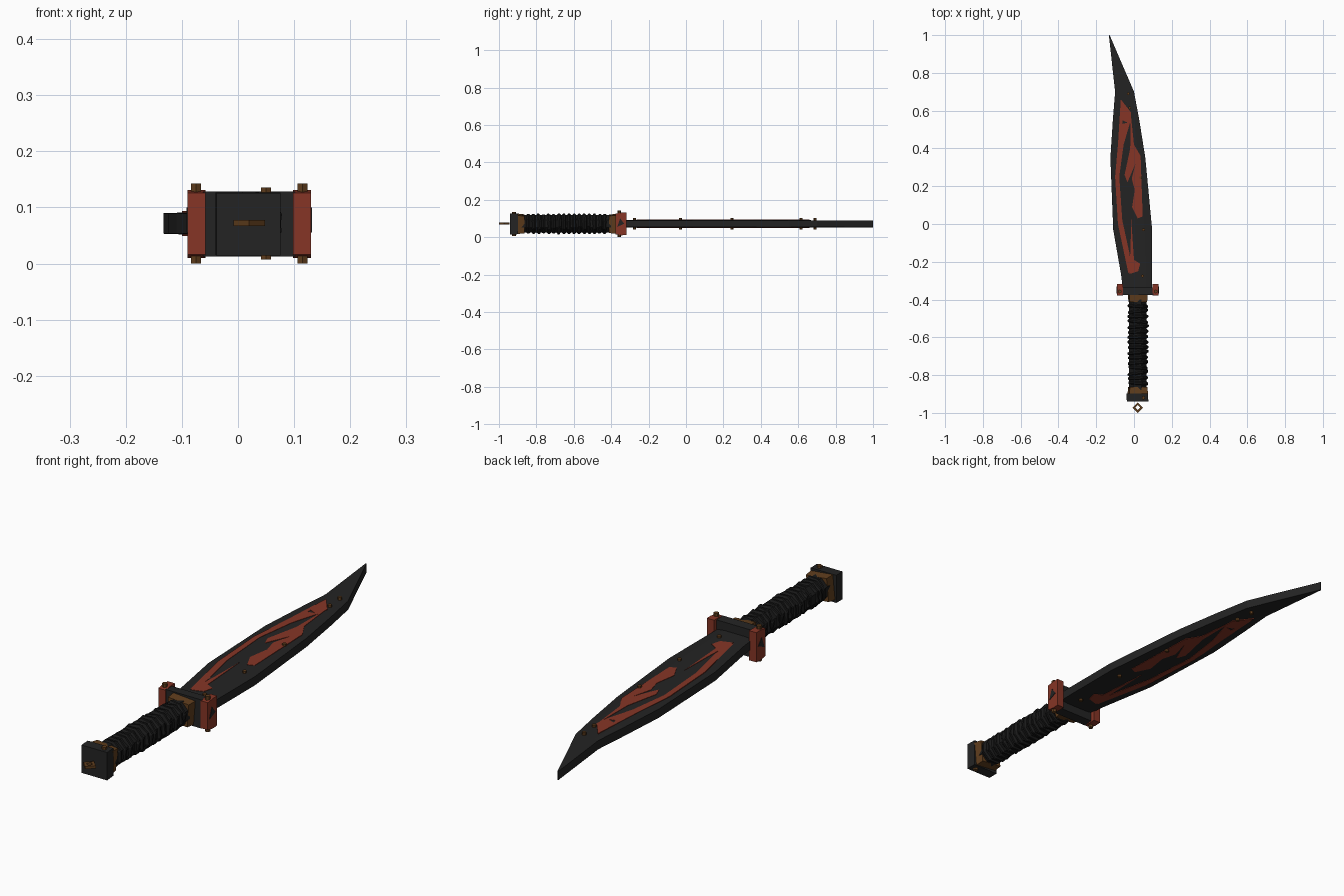
import bpy, bmesh, math, random
from mathutils import Matrix, Vector

if "Cube" in bpy.data.objects:
    bpy.data.objects.remove(bpy.data.objects["Cube"])

random.seed(4)
CX, CZ = 0.02, 0.0715      # handle axis


def mat(name, rgb):
    m = bpy.data.materials.new(name)
    m.diffuse_color = (*rgb, 1)
    m.use_nodes = True
    m.node_tree.nodes["Principled BSDF"].inputs["Base Color"].default_value = m.diffuse_color
    return m


STEEL = mat("dark steel", (0.017, 0.017, 0.017))
WRAP = mat("black wrap", (0.010, 0.010, 0.010))
RED = mat("rust red", (0.24, 0.036, 0.019))
BRONZE = mat("dark bronze", (0.115, 0.047, 0.012))


def finish(name, bm, material):
    bmesh.ops.recalc_face_normals(bm, faces=bm.faces)
    me = bpy.data.meshes.new(name)
    bm.to_mesh(me)
    bm.free()
    me.materials.append(material)
    ob = bpy.data.objects.new(name, me)
    bpy.context.collection.objects.link(ob)
    return ob


def loft(name, rings, material):
    """Skin a list of equal-length point rings and cap both ends."""
    bm = bmesh.new()
    vs = [[bm.verts.new(p) for p in r] for r in rings]
    n = len(rings[0])
    for a, b in zip(vs, vs[1:]):
        for i in range(n):
            j = (i + 1) % n
            bm.faces.new((a[i], a[j], b[j], b[i]))
    bm.faces.new(vs[0])
    bm.faces.new(vs[-1])
    return finish(name, bm, material)


def rect(x0, x1, z0, z1, y):
    return [(x0, y, z0), (x1, y, z0), (x1, y, z1), (x0, y, z1)]


def octagon(r, y, dx=0, tilt=0, twist=0):
    pts = []
    for i in range(8):
        a = math.tau * (i + 0.5) / 8 + twist
        x, z = r * math.cos(a), r * math.sin(a)
        pts.append((CX + dx + x, y + tilt * x, CZ + z))
    return pts


def plate(name, poly, z0, z1, material):
    return loft(name, [[(x, y, z0) for x, y in poly],
                       [(x, y, z1) for x, y in poly]], material)


# Blade: slab edges rising to a slightly thicker flat centre
stations = [(-0.34, -0.06, 0.095), (-0.27, -0.068, 0.096), (-0.03, -0.11, 0.096),
            (0.35, -0.125, 0.06), (0.55, -0.112, 0.028), (0.70, -0.10, 0.0),
            (1.0, -0.133, -0.129)]
rings = []
for y, l, r in stations:
    w = (r - l) * 0.2
    e, c = 0.0175, (0.021 if y < 0.6 else 0.0185)
    half = [(l, e), (l + w, c), (r - w, c), (r, e)]
    rings.append([(x, y, CZ + h) for x, h in half] +
                 [(x, y, CZ - h) for x, h in reversed(half)])
loft("blade", rings, STEEL)

# Red inlay shards on both flats
shards = {
    "left_strip": [(-0.07, 0.66), (-0.085, 0.42), (-0.10, 0.25), (-0.085, 0.0),
                   (-0.03, -0.26), (-0.012, -0.25), (-0.025, -0.15), (-0.062, 0.02),
                   (-0.078, 0.25), (-0.055, 0.42), (-0.02, 0.54), (-0.06, 0.53)],
    "upper_point": [(-0.07, 0.66), (-0.015, 0.59), (-0.02, 0.53), (-0.062, 0.55)],
    "right_mass": [(-0.018, 0.59), (0.0, 0.42), (0.035, 0.36), (0.046, 0.04),
                   (0.02, 0.03), (-0.01, 0.09), (0.004, 0.18), (-0.012, 0.24),
                   (0.008, 0.32), (-0.035, 0.22), (-0.05, 0.26), (-0.02, 0.40)],
    "lower_strip": [(-0.015, 0.03), (0.0, -0.19), (0.033, -0.21), (0.022, -0.25),
                    (-0.025, -0.265), (-0.018, -0.12)],
}
for key, poly in shards.items():
    for side, s in (("top", 1), ("bottom", -1)):
        plate(f"inlay_{key}_{side}", poly, CZ + s * 0.016, CZ + s * 0.0225, RED)


# Rivets: short pegs passing through a part
def rivet(name, x, y, half, r):
    bm = bmesh.new()
    bmesh.ops.create_cone(bm, cap_ends=True, segments=6, radius1=r, radius2=r,
                          depth=2 * half, matrix=Matrix.Translation((x, y, CZ)))
    finish(name, bm, BRONZE)


for i, (x, y) in enumerate([(0.045, -0.275), (0.05, -0.03), (0.035, 0.245),
                            (-0.022, 0.615), (-0.03, 0.69)]):
    rivet(f"blade_rivet_{i}", x, y, 0.03, 0.008)
for i, x in enumerate((-0.075, 0.115)):
    rivet(f"guard_rivet_{i}", x, -0.357, 0.0715, 0.010)
rivet("pommel_rivet", 0.05, -0.92, 0.064, 0.010)

# Guard bar and flared red end blocks with dark notches
loft("guard_bar", [rect(-0.062, 0.102, 0.013, 0.128, -0.375),
                   rect(-0.062, 0.102, 0.016, 0.126, -0.335)], STEEL)
for name, a, b, out in (("left", -0.09, -0.058, -1), ("right", 0.13, 0.098, 1)):
    x0, x1 = min(a, b), max(a, b)
    loft(f"guard_end_{name}", [rect(x0, x1, 0.016, 0.126, -0.378),
                               rect(x0, x1, 0.010, 0.131, -0.345),
                               rect(x0, x1, 0.012, 0.131, -0.318)], RED)
    notch = [(-0.368, 0.055), (-0.33, 0.072), (-0.352, 0.10)]
    loft(f"guard_notch_{name}", [[(a + d * out, y, z) for y, z in notch]
                                 for d in (-0.004, 0.0015)], STEEL)

# Grip core with tilted, ragged wrap bands
loft("grip_core", [octagon(0.050, -0.88), octagon(0.050, -0.40)], WRAP)
count = 16
for i in range(count):
    y = -0.435 - i * 0.0272
    r = 0.0545 + random.uniform(0, 0.004)
    dx = random.uniform(0, 0.003)
    t = random.uniform(-0.16, 0.16)
    tw = random.uniform(-0.2, 0.2)
    loft(f"wrap_band_{i}", [octagon(0.048, y - 0.011, dx, t, tw),
                            octagon(r, y - 0.004, dx, t, tw),
                            octagon(r, y + 0.004, dx, t, tw),
                            octagon(0.048, y + 0.011, dx, t, tw)], WRAP)


# Bronze collars: slightly twisted square blocks
def collar(name, y0, y1, h0, h1, twist):
    rot = Matrix.Rotation(twist, 3, 'Y')
    out = []
    for y, h in ((y0, h0), (y1, h1)):
        out.append([Vector((CX, 0, CZ)) + rot @ Vector(p) for p in rect(-h, h, -h, h, y)])
    loft(name, out, BRONZE)


collar("front_collar", -0.412, -0.372, 0.046, 0.049, 0.08)
collar("rear_collar", -0.902, -0.863, 0.050, 0.046, 0.10)

# Pommel block
loft("pommel", [rect(-0.038, 0.076, 0.014, 0.126, -0.94),
                rect(-0.040, 0.074, 0.016, 0.127, -0.898)], STEEL)

# Diamond lanyard ring behind the pommel
bm = bmesh.new()
loops = [[bm.verts.new((CX + r * math.cos(k * math.pi / 2), -0.972 + r * math.sin(k * math.pi / 2), z))
          for k in range(4)]
         for r, z in ((0.028, 0.067), (0.028, 0.078), (0.013, 0.078), (0.013, 0.067))]
for a in range(4):
    p, q = loops[a], loops[(a + 1) % 4]
    for k in range(4):
        bm.faces.new((p[k], p[(k + 1) % 4], q[(k + 1) % 4], q[k]))
finish("pommel_ring", bm, BRONZE)
